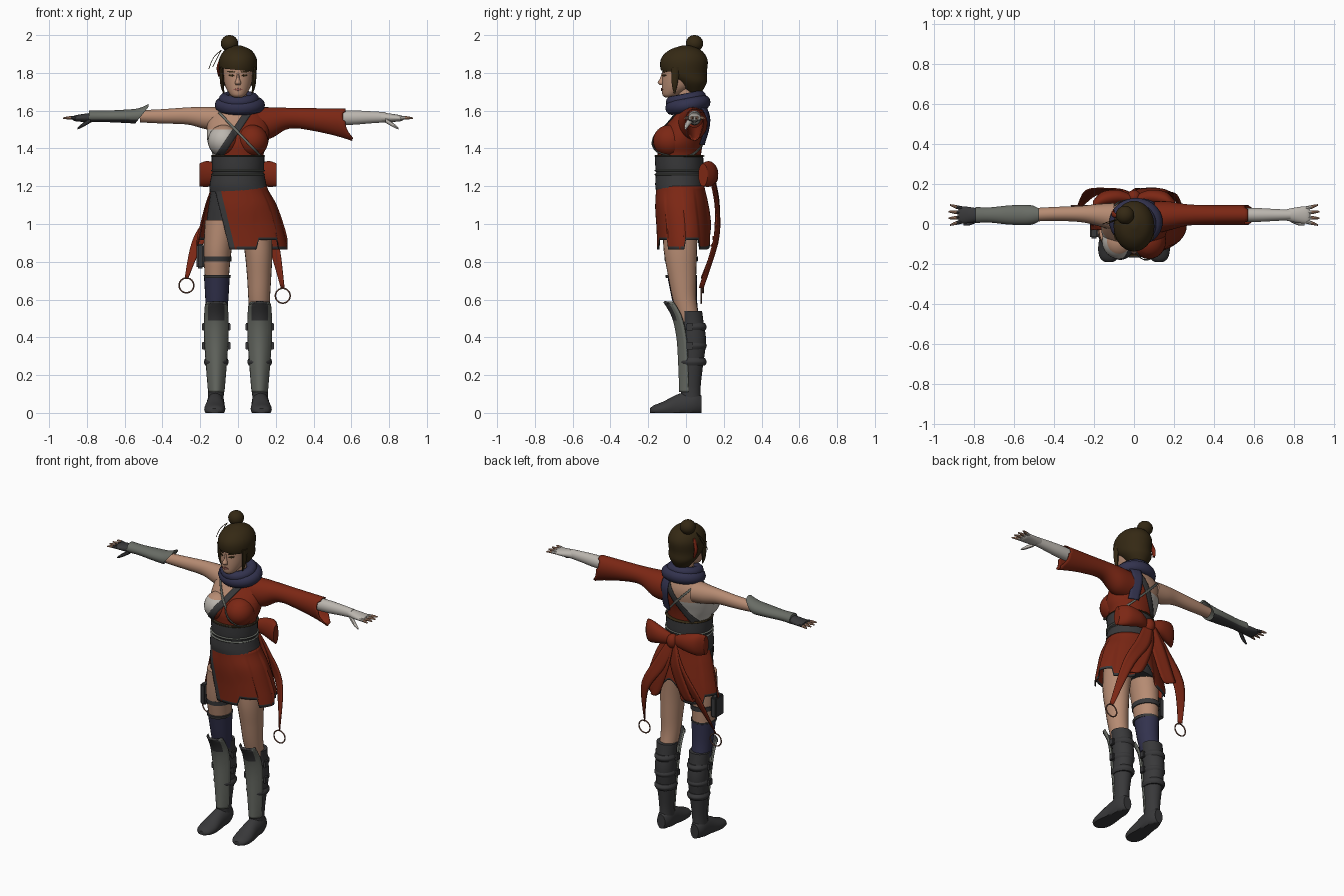
import bpy, bmesh, math
from mathutils import Vector
from mathutils.bvhtree import BVHTree

if "Cube" in bpy.data.objects:
    bpy.data.objects.remove(bpy.data.objects["Cube"])


def material(name, *rgb):
    m = bpy.data.materials.new(name)
    m.use_nodes = True
    m.diffuse_color = (*rgb, 1)
    m.node_tree.nodes["Principled BSDF"].inputs["Base Color"].default_value = (*rgb, 1)
    return m


SKIN = material("skin", .47, .26, .17)
RED = material("red cloth", .2, .02, .007)
DARK = material("charcoal leather", .04, .04, .042)
STEEL = material("grey armour", .14, .15, .13)
PALE = material("pale wrapping", .5, .47, .43)
HAIR = material("brown hair", .035, .022, .007)
NAVY = material("navy cloth", .032, .032, .075)
COPPER = material("copper ring", .2, .09, .06)
LIPS = material("lips", .3, .1, .08)
made = []


def finish(name, bm, mats, thick=0):
    bmesh.ops.recalc_face_normals(bm, faces=bm.faces)
    mesh = bpy.data.meshes.new(name)
    bm.to_mesh(mesh)
    bm.free()
    for m in mats:
        mesh.materials.append(m)
    ob = bpy.data.objects.new(name, mesh)
    bpy.context.scene.collection.objects.link(ob)
    if thick:
        mod = ob.modifiers.new("thickness", "SOLIDIFY")
        mod.thickness = thick
        mod.offset = 0
    made.append(ob)
    return ob


def spline(keys, t):
    """Smooth interpolation through a list of tuples."""
    s = min(t * (len(keys) - 1), len(keys) - 1.0001)
    i, f = int(s), s - int(s)
    a, b, c, d = (keys[min(max(i + k, 0), len(keys) - 1)] for k in (-1, 0, 1, 2))
    return [q + f * ((r - p) + f * (2 * p - 5 * q + 4 * r - s4 + f * (3 * (q - r) + s4 - p))) / 2
            for p, q, r, s4 in zip(a, b, c, d)]


def sheet(name, f, nu, nv, mats, wrap=False, caps=False, thick=0):
    """Surface from a function of u (across) and v (along)."""
    bm = bmesh.new()
    n = nu if wrap else nu + 1
    rows = [[bm.verts.new(f(i / nu, j / nv)) for i in range(n)] for j in range(nv + 1)]
    for r, q in zip(rows, rows[1:]):
        for i in range(nu):
            k = (i + 1) % n
            bm.faces.new((r[i], r[k], q[k], q[i]))
    if caps:
        bm.faces.new(rows[0])
        bm.faces.new(rows[-1])
    return finish(name, bm, mats, thick)


def loft(name, axis, keys, *mats, n=24, caps=True, floor=-1):
    """Elliptic rings along an axis: (position, centre a, centre b, radius a, radius b)."""
    def f(u, v):
        t, a, b, ra, rb = spline(keys, v)
        a += max(ra, 0) * math.cos(math.tau * u)
        b += max(rb, 0) * math.sin(math.tau * u)
        x, y, z = {"x": (t, a, b), "y": (a, t, b), "z": (a, b, t)}[axis]
        return x, y, max(z, floor)
    return sheet(name, f, n, 5 * (len(keys) - 1), mats, True, caps)


def paint(ob, planes, rule):
    """Cut along planes, then set each face's material by rule (None removes it)."""
    bm = bmesh.new()
    bm.from_mesh(ob.data)
    for co, no in planes:
        bmesh.ops.bisect_plane(bm, geom=bm.verts[:] + bm.edges[:] + bm.faces[:],
                               plane_co=co, plane_no=no)
    gone = []
    for f in bm.faces:
        k = rule(f.calc_center_median())
        if k is None:
            gone.append(f)
        else:
            f.material_index = k
    bmesh.ops.delete(bm, geom=gone, context="FACES")
    bm.to_mesh(ob.data)
    bm.free()


def surface(*obs):
    bm = bmesh.new()
    for ob in obs:
        bm.from_mesh(ob.data)
    return BVHTree.FromBMesh(bm)


def ribbon(name, tree, p, q, w, side, mat, off=.004, taper=0):
    """Flat strip laid on a surface between (x, z) points; side -1 is the front."""
    p, q = Vector(p), Vector(q)
    across = (q - p).orthogonal().normalized() * w

    def f(u, v):
        c = p.lerp(q, v) + across * (2 * u - 1) * (1 - taper * abs(2 * v - 1))
        hit = tree.ray_cast((c.x, side, c.y), (0, -side, 0))[0]
        return c.x, (hit.y if hit else .05 * side) + off * side, c.y
    return sheet(name, f, 4, 24, [mat], thick=.004)


def ball(name, co, size, mat):
    bm = bmesh.new()
    bmesh.ops.create_uvsphere(bm, u_segments=24, v_segments=16, radius=1)
    for v in bm.verts:
        v.co = Vector(co) + v.co * Vector(size)
    return finish(name, bm, mat)


def box(name, co, size, mat):
    bm = bmesh.new()
    bmesh.ops.create_cube(bm, size=1)
    for v in bm.verts:
        v.co = Vector(co) + v.co * Vector(size)
    bmesh.ops.bevel(bm, geom=bm.edges[:], offset=min(size) / 5, segments=2, affect="EDGES")
    return finish(name, bm, [mat])


def ring(name, co, R, r, mat, axis="y", squash=1, tilt=0):
    def f(u, v):
        a, b = math.tau * u, math.tau * v
        d, h = R + r * math.cos(a), r * math.sin(a)
        p = (d * math.cos(b), h, d * math.sin(b)) if axis == "y" else \
            (d * math.cos(b), squash * d * math.sin(b), h + tilt * math.sin(b))
        return Vector(co) + Vector(p)
    return sheet(name, f, 12, 40, [mat], True)


# Torso with a one-shouldered robe over wrapped chest
torso = loft("torso", "z", [(1.3, 0, -.035, .125, .11), (1.37, 0, -.035, .135, .115),
    (1.43, 0, -.03, .16, .12), (1.5, 0, -.005, .165, .115), (1.56, 0, .02, .155, .095),
    (1.61, 0, .03, .12, .07), (1.64, 0, .03, .06, .05)], SKIN, RED, PALE, n=40)
chest = [ball("chest_" + n, (.075 * s, -.085, 1.44), (.085, .09, .085), [SKIN, RED, PALE])
         for n, s in (("left", 1), ("right", -1))]
for ob in [torso] + chest:
    paint(ob, [((-.1, 0, 1.37), (1, 0, -.71)), ((0, 0, 1.5), (0, 0, 1))],
          lambda c: 1 if c.x + .1 > .71 * (c.z - 1.37) else 2 if c.z < 1.5 else 0)
body = surface(torso, *chest)
for side, n in ((-1, "front"), (1, "back")):
    ribbon("collar_" + n, body, (.06, 1.6), (-.1, 1.36), .018, side, DARK)
    ribbon("cross_strap_" + n, body, (-.1, 1.59), (.12, 1.36), .006, side, STEEL, .008)
loft("neck", "z", [(1.6, 0, .02, .055, .055), (1.7, 0, 0, .045, .05), (1.75, 0, 0, .045, .05)], SKIN)

# Scarf
ring("scarf_lower", (.01, .01, 1.63), .095, .038, NAVY, "z", .9, .015)
ring("scarf_upper", (.005, 0, 1.66), .075, .032, NAVY, "z", 1, .015)
ribbon("scarf_tail", body, (.07, 1.63), (.075, 1.42), .03, 1, NAVY, .015)

# Head and face
head = loft("head", "z", [(1.67, 0, -.09, .02, .02), (1.685, 0, -.08, .042, .045),
    (1.73, 0, -.045, .068, .083), (1.79, 0, -.03, .08, .095), (1.85, 0, -.02, .083, .1),
    (1.91, 0, -.01, .05, .06)], SKIN)
face = surface(head)
loft("nose", "z", [(1.735, 0, -.125, .012, .012), (1.748, 0, -.13, .016, .02),
    (1.77, 0, -.124, .009, .014), (1.8, 0, -.12, .006, .008)], SKIN, n=12)
for s, n in ((1, "left"), (-1, "right")):
    ribbon("eye_" + n, face, (.019 * s, 1.785), (.05 * s, 1.788), .006, -1, HAIR, .002, .8)
    ribbon("brow_" + n, face, (.016 * s, 1.804), (.056 * s, 1.808), .004, -1, HAIR, .002, .6)
    loft("hair_lock_" + n, "z", [(1.69, .075 * s, -.06, .003, .004), (1.74, .084 * s, -.06, .01, .016),
        (1.83, .088 * s, -.055, .012, .025)], HAIR, n=10)
ribbon("mouth", face, (-.024, 1.712), (.024, 1.712), .007, -1, LIPS, .002, .8)

# Hair, bun and pins
hair = loft("hair", "z", [(1.7, 0, .04, .045, .045), (1.75, 0, .025, .083, .085),
    (1.8, 0, -.008, .097, .118), (1.87, 0, -.01, .1, .124), (1.92, 0, -.005, .07, .085),
    (1.945, 0, 0, .015, .02)], HAIR, n=36)
paint(hair, [((0, 0, 1.815), (.1, 0, 1)), ((0, -.065, 0), (0, 1, 0))],
      lambda c: None if c.y < -.065 and c.z + .1 * c.x < 1.815 else 0)
ball("hair_bun", (-.045, .045, 1.956), (.046, .046, .044), [HAIR])
for i in range(2):
    loft("hair_pin", "z", [(1.82 + .01 * i, -.155 + .02 * i, 0, .002, .002),
        (1.88, -.13 + .02 * i, .01, .002, .002), (1.92, -.09, .02, .003, .003)], HAIR, n=6)
loft("hair_ribbon", "z", [(1.78, -.1, .06, .004, .012), (1.83, -.105, .05, .008, .016),
    (1.89, -.085, .04, .006, .008)], RED, n=8)

# Arms
loft("bare_arm", "x", [(-.1, .035, 1.555, .07, .065), (-.18, .045, 1.562, .055, .058),
    (-.27, .05, 1.572, .04, .045), (-.4, .05, 1.57, .035, .038), (-.52, .045, 1.57, .033, .032)], SKIN)
bracer = loft("bracer", "x", [(-.475, .045, 1.585, .042, .05), (-.53, .045, 1.572, .05, .04),
    (-.62, .045, 1.57, .048, .034), (-.72, .045, 1.57, .038, .03), (-.79, .045, 1.57, .04, .032)],
    STEEL, DARK)
paint(bracer, [((0, 0, 1.552), (0, 0, 1)), ((-.49, 0, 1.6), (1, 0, -.8))],
      lambda c: None if c.x + .49 > .8 * (c.z - 1.6) else 1 if c.z < 1.552 else 0)


def sleeve_shape(u, v):
    a = math.tau * u
    x, y, z, ry, rz = spline([(.08, .03, 1.53, .08, .085), (.17, .04, 1.535, .07, .08),
        (.27, .045, 1.56, .05, .052), (.4, .045, 1.555, .046, .055), (.57, .045, 1.54, .048, .068)], v)
    low = max(0, -math.sin(a)) ** 3
    x += v ** 6 * (.05 * low - .015 * (math.sin(3 * a) > .5))
    return x, y + ry * math.cos(a), z + rz * math.sin(a) - .03 * low * v ** 6


sheet("sleeve", sleeve_shape, 32, 24, [RED], True, thick=.006)
loft("wrapped_forearm", "x", [(.45, .045, 1.56, .035, .038), (.6, .045, 1.563, .035, .038),
    (.7, .045, 1.565, .03, .032), (.78, .045, 1.565, .026, .027)], PALE)


# Hands with spread fingers
def hand(side, s, glove):
    loft("palm_" + side, "x", [(.75 * s, .045, 1.565, .026, .026), (.81 * s, .045, 1.562, .038, .022),
        (.86 * s, .045, 1.56, .043, .016), (.875 * s, .045, 1.56, .035, .01)], glove)
    for k in range(4):
        d = (k - 1.5) * .021
        end = .93 - .008 * abs(k - 1.5)
        finger = loft("finger_" + side, "x", [(.85 * s, .045 + d, 1.56, .01, .01),
            (.89 * s, .045 + d * 1.3, 1.562, .009, .009), (end * s, .045 + d * 1.6, 1.56, .004, .004)],
            SKIN, glove, n=8)
        paint(finger, [((.885 * s, 0, 0), (1, 0, 0))], lambda c: int(abs(c.x) < .885))
    loft("thumb_" + side, "x", [(.78 * s, .025, 1.55, .014, .014), (.82 * s, .005, 1.525, .012, .012),
        (.85 * s, -.002, 1.505, .005, .005)], glove, n=10)


hand("left", 1, PALE)
hand("right", -1, DARK)

# Waist sash with cords
loft("sash_upper", "z", [(1.26, 0, -.033, .133, .122), (1.3, 0, -.035, .138, .127),
    (1.365, 0, -.037, .14, .128)], DARK, n=36)
loft("sash_lower", "z", [(1.17, .005, -.03, .155, .128), (1.21, 0, -.033, .15, .13),
    (1.27, 0, -.033, .138, .126)], DARK, n=36)
for z in (1.262, 1.283, 1.36):
    loft("waist_cord", "z", [(z - .006, 0, -.035, .135, .124), (z, 0, -.035, .145, .133),
        (z + .006, 0, -.035, .135, .124)], HAIR if z > 1.3 else STEEL, n=36)

# Under shorts and slit skirt with dark borders
loft("shorts", "z", [(.97, 0, -.02, .17, .1), (1.08, 0, -.025, .158, .11), (1.2, 0, -.03, .14, .115)],
     DARK)


def skirt_shape(u, v):
    a = math.tau * u
    cx, cy, rx, ry = spline([(.005, -.03, .145, .125), (.015, -.025, .185, .135),
                             (.02, -.015, .215, .138), (.022, -.01, .238, .14)], v)
    hem = .865 + .05 * (math.sin(5 * a) > .3) + .08 * max(0, math.sin(a)) ** 30
    return cx + rx * math.cos(a), cy + ry * math.sin(a), 1.2 + (hem - 1.2) * v


skirt = sheet("skirt", skirt_shape, 100, 20, [RED, DARK], True, thick=.006)
for i, f in enumerate(skirt.data.polygons):
    f.material_index = int(i >= 1900)
hem_faces = {tuple(round(x, 4) for x in f.center) for f in skirt.data.polygons if f.material_index}
slit = lambda c: c.x + .12 - .24 * (1.18 - c.z)
paint(skirt, [((-.12, 0, 1.18), (1, 0, .24)), ((-.09, 0, 1.18), (1, 0, .24)), ((0, -.03, 0), (0, 1, 0))],
      lambda c: None if c.y < -.03 and slit(c) < 0 else
      int(c.y < -.03 and slit(c) < .03 or tuple(round(x, 4) for x in c) in hem_faces))

# Bow, trailing ends and rings at the back
ball("bow_knot", (0, .135, 1.25), (.035, .035, .045), [RED])
for s, n, end in ((1, "left", (.237, .08, .62)), (-1, "right", (-.273, .09, .675))):
    loft("bow_loop_" + n, "x", [(.01 * s, .125, 1.255, .02, .03), (.08 * s, .135, 1.265, .035, .05),
        (.16 * s, .12, 1.265, .04, .068), (.205 * s, .09, 1.26, .025, .06)], RED)
    x, y, z = end
    for k, reach in enumerate((1, .62)):
        path = [(.01 * s, .14, 1.24, .025), (.07 * s * reach, .165, 1.1, .04),
                (x * .75 * reach, .16, .92, .038 if k else .03), (x * reach, y + .06 * k, z + .04 + .22 * k, .008)]

        def tail(u, v, path=path):
            px, py, pz, w = spline(path, v)
            return px + (2 * u - 1) * w, py + .01 * math.cos(3 * u), pz + .3 * s * w * (2 * u - 1)
        sheet("bow_tail_" + n, tail, 4, 20, [RED], thick=.006)
    ring("tail_ring_" + n, end, .039, .004, COPPER)

# Legs, boots and shin guards
for s, n in ((1, "left"), (-1, "right")):
    loft("leg_" + n, "z", [(.48, .115 * s, .02, .05, .055), (.6, .112 * s, -.008, .057, .062),
        (.72, .112 * s, -.02, .064, .074), (.86, .108 * s, -.03, .074, .088),
        (1.02, .09 * s, -.03, .085, .095)], SKIN)
    loft("boot_shaft_" + n, "z", [(.04, .118 * s, .025, .042, .054), (.13, .116 * s, .025, .042, .052),
        (.25, .115 * s, .032, .052, .058), (.38, .115 * s, .04, .06, .066),
        (.48, .115 * s, .033, .06, .06), (.54, .115 * s, .025, .062, .06)], DARK)
    loft("boot_foot_" + n, "y", [(.083, .118 * s, .045, .028, .045), (.04, .118 * s, .05, .045, .065),
        (-.04, .12 * s, .035, .048, .065), (-.12, .123 * s, .02, .056, .04),
        (-.17, .124 * s, .014, .045, .026), (-.19, .124 * s, .01, .02, .014)], DARK, floor=0)
    for z in (.27, .355, .455):
        loft("boot_strap_" + n, "z", [(z - .02, .115 * s, .036, .058, .064),
            (z, .115 * s, .037, .066, .073), (z + .02, .115 * s, .036, .058, .064)], DARK)
        if z > .3:
            for d in (1, -1):
                box("buckle_" + n, (s * .115 + d * .068, .02, z), (.016, .035, .04), DARK)

    def guard_shape(u, v, s=s):
        y, z, w = spline([(-.03, .11, .038), (-.035, .25, .05), (-.045, .4, .06),
                          (-.07, .51, .06), (-.115, .59, .054)], v)
        k = 2 * u - 1
        return s * .115 + k * w, y + .045 * k * k, z - .02 * k * k * (v > .99)
    guard = sheet("shin_guard_" + n, guard_shape, 12, 28, [STEEL, DARK], thick=.012)
    paint(guard, [((s * (.115 + d), 0, 0), (1, 0, 0)) for d in (-.04, .04)] + [((0, 0, .49), (0, 0, 1))],
          lambda c: int(c.z > .49 and abs(abs(c.x) - .115) < .04))

# Right thigh stocking, garter, strap and pouch
loft("stocking", "z", [(.5, -.115, .01, .056, .06), (.6, -.112, -.008, .061, .066),
    (.72, -.112, -.02, .068, .078)], NAVY)
for name, z, h, r in (("garter", .722, .008, .07), ("thigh_strap", .815, .014, .075)):
    loft(name, "z", [(z - h, -.11, -.025, r, r + .012), (z + h, -.11, -.025, r + .002, r + .014)], DARK)
box("thigh_pouch", (-.2, -.03, .83), (.04, .085, .13), DARK)

# Smooth shading with sharp edges kept
bpy.ops.object.select_all(action="DESELECT")
for ob in made:
    ob.select_set(True)
bpy.context.view_layer.objects.active = made[0]
bpy.ops.object.shade_smooth_by_angle(angle=math.radians(40))
